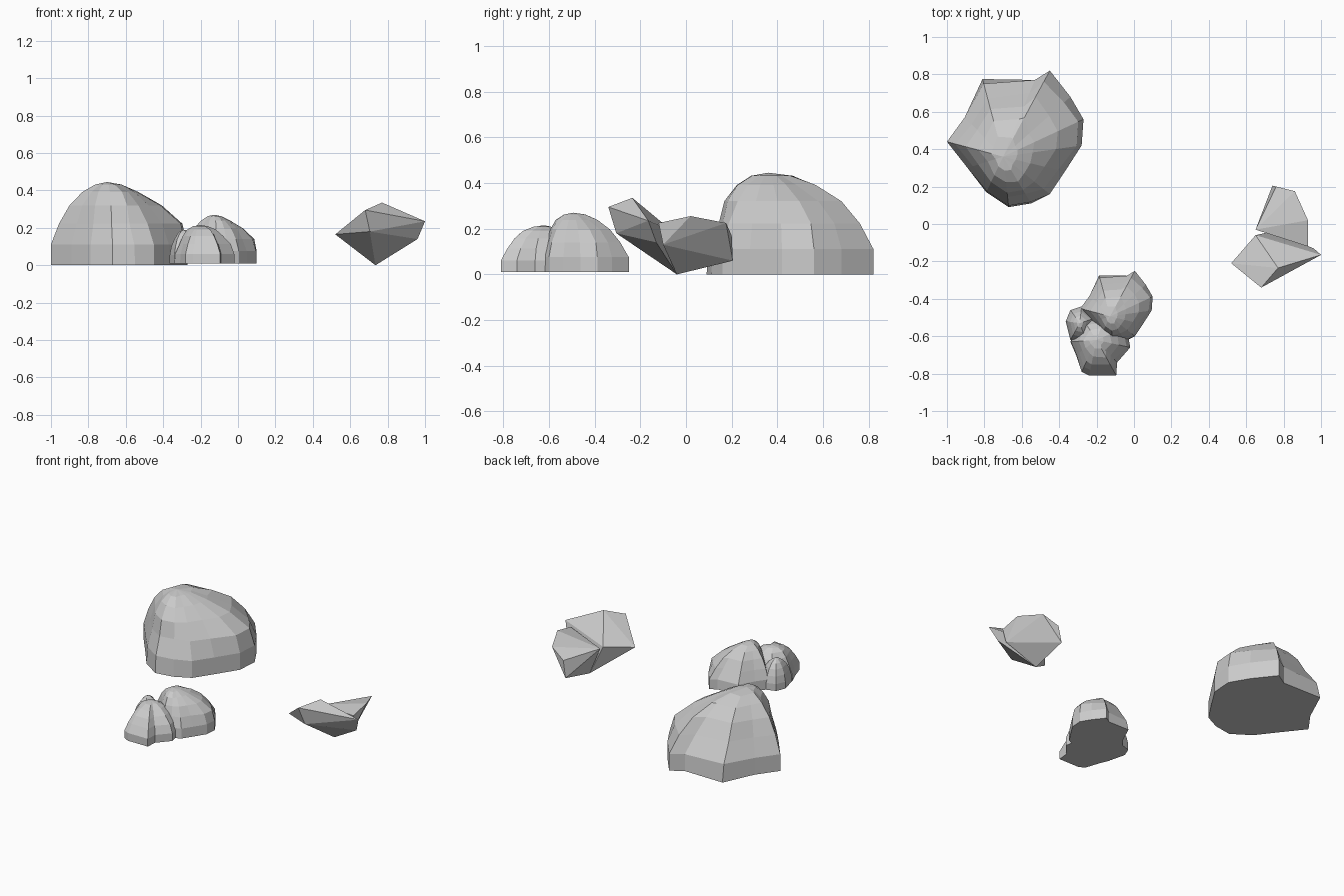
import bpy, bmesh, math, random

if "Cube" in bpy.data.objects:
    bpy.data.objects.remove(bpy.data.objects["Cube"])

random.seed(4)

# How far each kind of side reaches out from the peak at each height level
LEVELS = [0, .25, .5, .72, .88, .97]
SIDES = {
    "round": [1, 1, .87, .68, .44, .21],
    "steep": [1, .97, .82, .70, .52, .28],
    "shoulder": [1, 1, .92, .67, .38, .18],
    "gable": [1, .94, .76, .61, .46, .25],
    "slope": [1, 1, .84, .67, .48, .25],
}

# Plan outlines: x, y offset from the peak, and the kind of side there
BIG = [(-.30, .08, "round"), (-.19, -.06, "round"), (-.09, -.19, "steep"),
       (.03, -.27, "steep"), (.15, -.25, "steep"), (.25, -.20, "round"),
       (.33, -.08, "round"), (.42, .06, "shoulder"), (.43, .20, "shoulder"),
       (.36, .32, "shoulder"), (.25, .46, "round"), (.17, .41, "slope"),
       (-.11, .415, "gable"), (-.205, .21, "slope")]
FRONT = [(-.14, -.01, "steep"), (-.11, -.08, "steep"), (-.08, -.17, "round"),
         (-.04, -.19, "slope"), (.105, -.19, "slope"), (.11, -.12, "round"),
         (.18, -.04, "round"), (.16, .07, "round"), (.05, .14, "round"),
         (-.08, .12, "round")]
LEFT = [(-.075, .01, "round"), (-.05, .07, "round"), (.01, .09, "round"),
        (.09, .03, "round"), (.04, -.11, "round"), (-.05, -.09, "round")]


def mesh_object(name, bm):
    bmesh.ops.recalc_face_normals(bm, faces=bm.faces)
    me = bpy.data.meshes.new(name)
    bm.to_mesh(me)
    bm.free()
    ob = bpy.data.objects.new(name, me)
    bpy.context.collection.objects.link(ob)
    return ob


def boulder(name, outline, peak, height, scale=1, z=0):
    """Faceted dome lofted up from a plan outline to the peak."""
    bm = bmesh.new()
    rings = []
    for i, t in enumerate(LEVELS):
        ring = []
        for x, y, side in outline:
            s = SIDES[side][i] * scale
            if i > 1:
                s *= random.uniform(.97, 1.03)
            ring.append(bm.verts.new((x * s, y * s, t * height)))
        rings.append(ring)
    n = len(outline)
    for a, b in zip(rings, rings[1:]):
        for i in range(n):
            j = (i + 1) % n
            bm.faces.new((a[i], a[j], b[j], b[i]))
    top = bm.verts.new((0, 0, height))
    for i in range(n):
        bm.faces.new((rings[-1][i], rings[-1][(i + 1) % n], top))
    bm.faces.new(rings[0][::-1])
    ob = mesh_object(name, bm)
    ob.location = (*peak, z)
    return ob


def shard(name, points):
    """Angular stone as the hull of a few corners."""
    bm = bmesh.new()
    for p in points:
        bm.verts.new(p)
    bmesh.ops.convex_hull(bm, input=bm.verts)
    loose = [v for v in bm.verts if not v.link_faces]
    bmesh.ops.delete(bm, geom=loose, context='VERTS')
    return mesh_object(name, bm)


# Large boulder and the half-size cluster in front of it
boulder("large_boulder", BIG, (-.70, .36), .445)
boulder("cluster_main_rock", BIG, (-.128, -.494), .26, .53, .01)
boulder("cluster_front_rock", FRONT, (-.20, -.62), .205, 1, .01)
boulder("cluster_left_rock", LEFT, (-.29, -.53), .18, 1, .01)

# Angular stone made of two joined shards
shard("angular_stone_front", [
    (.52, -.21, .165), (.68, -.34, .295), (.77, -.235, .335), (1.0, -.165, .235),
    (.96, -.13, .14), (.735, -.04, 0), (.705, -.305, .18), (.65, -.06, .19)])
shard("angular_stone_back", [
    (.74, .205, .06), (.86, .175, .225), (.93, .02, .255),
    (.93, -.12, .225), (.65, -.03, .19), (.735, -.04, 0), (.72, 0, .04),
    (.92, -.10, .13), (.76, .2, .17)])
